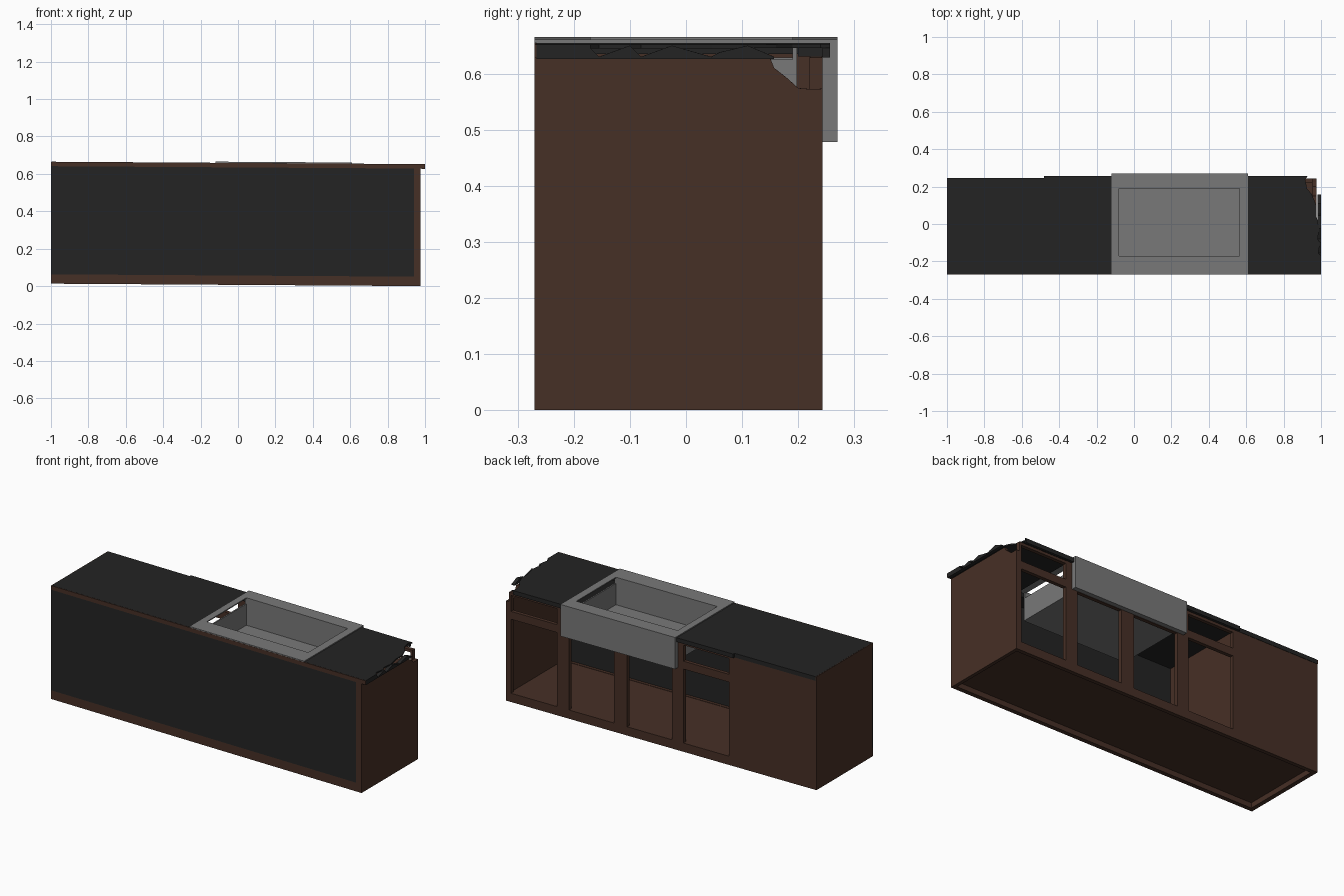
import bpy, bmesh

SLOPE = 0.0065  # the whole unit sags slightly towards +x


def material(name, rgb):
    m = bpy.data.materials.new(name)
    m.diffuse_color = (*rgb, 1)
    return m


BROWN = material("dark_brown_wood", (0.062, 0.029, 0.019))
BLACK = material("charcoal", (0.0175, 0.0175, 0.0175))
GREY = material("sink_grey", (0.19, 0.19, 0.19))


def finish(name, bm, mat):
    bmesh.ops.recalc_face_normals(bm, faces=bm.faces)
    for v in bm.verts:
        v.co.z += (1 - v.co.x) * SLOPE
    me = bpy.data.meshes.new(name)
    bm.to_mesh(me)
    bm.free()
    me.materials.append(mat)
    ob = bpy.data.objects.new(name, me)
    bpy.context.collection.objects.link(ob)


def prism(bm, pts, axis, a, b):
    """Extrude a 2D outline along an axis from a to b."""
    def co(p, t):
        return (t, p[0], p[1]) if axis == 'x' else (p[0], p[1], t)
    lo = [bm.verts.new(co(p, a)) for p in pts]
    hi = [bm.verts.new(co(p, b)) for p in pts]
    bm.faces.new(lo)
    bm.faces.new(hi)
    n = len(pts)
    for i in range(n):
        j = (i + 1) % n
        bm.faces.new((lo[i], lo[j], hi[j], hi[i]))


def boxes(name, mat, *specs):
    """Each spec is x0, x1, y0, y1, z0, z1."""
    bm = bmesh.new()
    for x0, x1, y0, y1, z0, z1 in specs:
        prism(bm, [(x0, y0), (x1, y0), (x1, y1), (x0, y1)], 'z', z0, z1)
    finish(name, bm, mat)


def outline(name, mat, pts, axis, a, b):
    bm = bmesh.new()
    prism(bm, pts, axis, a, b)
    finish(name, bm, mat)


# Cabinet base: raised floor inside a low plinth
boxes("floor", BROWN, (-0.975, 0.955, -0.245, 0.22, 0.03, 0.048))
boxes("plinth", BROWN,
      (-1, 0.955, -0.27, -0.245, 0, 0.05),
      (-1, 0.955, 0.22, 0.243, 0, 0.05),
      (-1, -0.975, -0.245, 0.22, 0, 0.05))

# Front panel with brown stile at the right
boxes("front_panel", BLACK, (-1, 0.94, -0.27, -0.262, 0.05, 0.628))
boxes("front_stile", BROWN, (0.94, 0.956, -0.27, -0.25, 0.05, 0.628))

# Left end, closed back section and partition
boxes("left_end", BROWN, (-1, -0.98, -0.262, 0.243, 0.05, 0.628))
boxes("closed_back", BROWN, (-0.98, -0.445, 0.22, 0.243, 0.05, 0.628))
boxes("partition", BROWN, (-0.48, -0.46, -0.262, 0.22, 0.048, 0.628))

# Right end with its upper back corner broken away
outline("broken_right_end", BROWN,
        [(-0.27, 0), (0.243, 0), (0.243, 0.573), (0.225, 0.572), (0.2, 0.574),
         (0.18, 0.592), (0.157, 0.61), (0.15, 0.628), (-0.27, 0.628)],
        'x', 0.955, 0.975)

# Back frame: stiles, drawer rail and top rail around the openings
for x0, x1 in [(-0.153, -0.08), (0.204, 0.287), (0.574, 0.65), (0.943, 0.955)]:
    boxes("back_stile", BROWN, (x0, x1, 0.22, 0.243, 0.05, 0.628))
boxes("back_rails", BROWN,
      (-0.445, 0.955, 0.221, 0.242, 0.475, 0.52),
      (-0.445, 0.955, 0.221, 0.242, 0.612, 0.628))

# Countertop
boxes("counter_left", BLACK,
      (-0.996, -0.48, -0.266, 0.245, 0.628, 0.652),
      (-0.48, -0.12, -0.266, 0.257, 0.628, 0.652))
boxes("counter_under_sink", BLACK,
      (-0.12, 0.61, -0.266, -0.18, 0.628, 0.652),
      (-0.12, 0.61, 0.2, 0.243, 0.628, 0.652))
outline("broken_counter_right", BLACK,
        [(0.61, -0.266), (1, -0.266), (1, -0.17), (0.985, -0.155),
         (0.995, -0.1), (0.982, -0.08), (0.99, -0.025), (0.975, 0.045),
         (0.975, 0.1), (0.95, 0.16), (0.925, 0.19), (0.915, 0.24),
         (0.93, 0.257), (0.61, 0.257)],
        'z', 0.645, 0.652)
boxes("counter_back_skirt", BLACK, (0.61, 0.92, 0.243, 0.257, 0.628, 0.645))
outline("jagged_counter_end", BLACK,
        [(-0.266, 0.626), (0.157, 0.626), (0.157, 0.63), (0.11, 0.65),
         (0.06, 0.638), (0.045, 0.63), (0.02, 0.637), (-0.025, 0.65),
         (-0.08, 0.63), (-0.1, 0.65), (-0.155, 0.63), (-0.17, 0.645),
         (-0.266, 0.645)],
        'x', 0.98, 1.0)
boxes("counter_edge", BROWN,
      (-1, 1, -0.27, -0.266, 0.628, 0.6515),
      (-1, -0.996, -0.266, 0.245, 0.628, 0.6515))

# Sink: rim, deep apron at the back, basin with gaps under the rim at both ends
boxes("sink_rim", GREY,
      (-0.12, -0.08, -0.27, 0.27, 0.652, 0.658),
      (0.565, 0.61, -0.27, 0.27, 0.652, 0.658),
      (-0.08, 0.565, -0.27, -0.17, 0.652, 0.658),
      (-0.08, 0.565, 0.19, 0.27, 0.652, 0.658))
boxes("sink_apron", GREY, (-0.12, 0.61, 0.2435, 0.27, 0.476, 0.652))
boxes("sink_basin", GREY,
      (-0.088, 0.573, -0.178, 0.198, 0.492, 0.5),
      (-0.088, -0.08, -0.17, 0.19, 0.5, 0.622),
      (0.565, 0.573, -0.17, 0.19, 0.5, 0.622),
      (-0.088, 0.573, -0.178, -0.17, 0.5, 0.652),
      (-0.088, 0.573, 0.19, 0.198, 0.5, 0.652))
